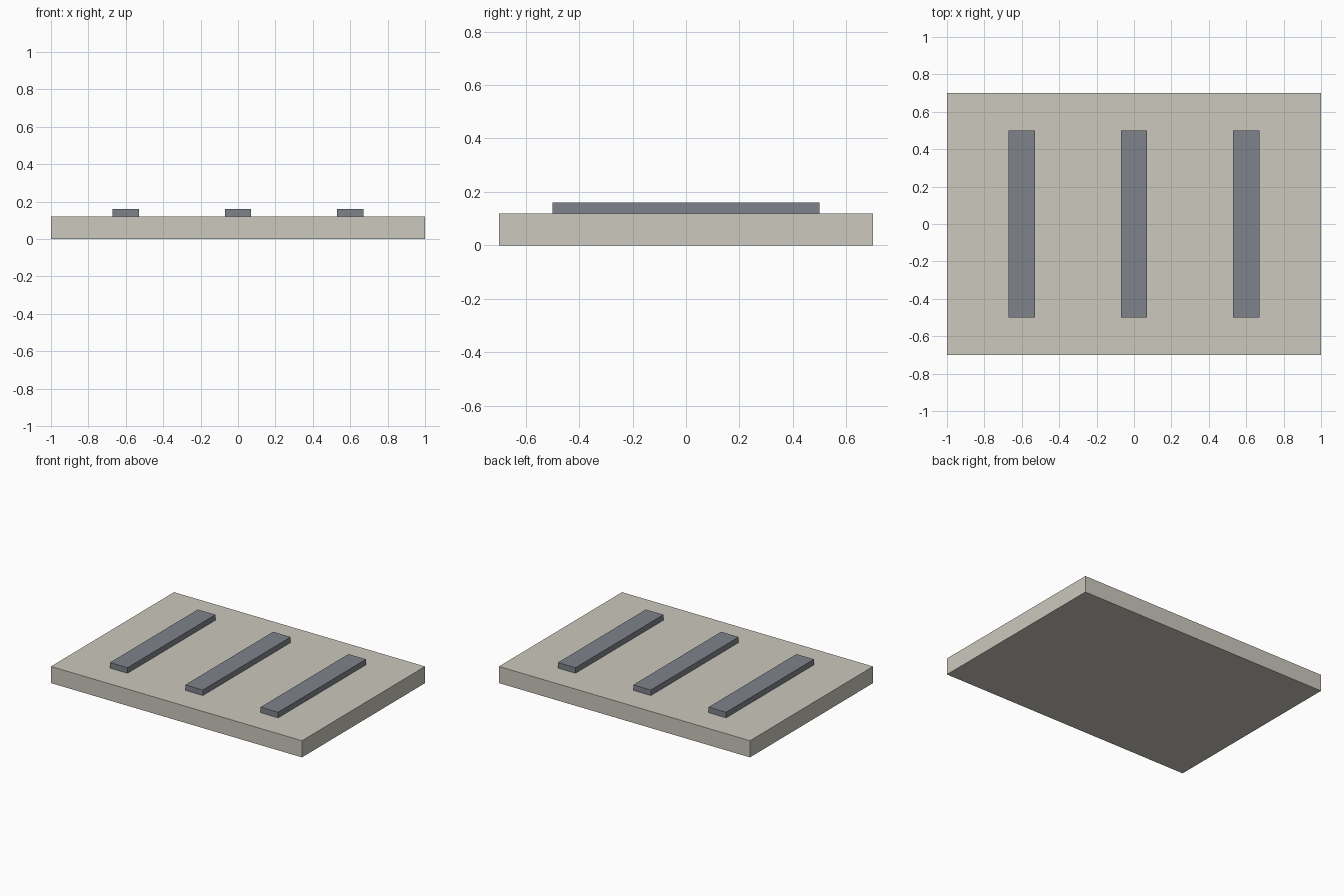
import bpy

if "Cube" in bpy.data.objects:
    bpy.data.objects.remove(bpy.data.objects["Cube"])


def material(name, rgb):
    mat = bpy.data.materials.new(name)
    mat.diffuse_color = (*rgb, 1.0)
    mat.use_nodes = True
    mat.node_tree.nodes["Principled BSDF"].inputs["Base Color"].default_value = mat.diffuse_color
    return mat


def box(name, size, centre, mat):
    bpy.ops.mesh.primitive_cube_add(size=1, location=centre)
    ob = bpy.context.object
    ob.name = name
    ob.scale = size
    bpy.ops.object.transform_apply(location=False, rotation=False, scale=True)
    ob.data.materials.append(mat)
    return ob


stone = material("warm_grey", (0.60, 0.58, 0.51))
dark = material("slate_grey", (0.21, 0.23, 0.26))

# Base slab
box("base_slab", (2.0, 1.4, 0.12), (0, 0, 0.06), stone)

# Three raised strips resting on the slab
for i, x in enumerate((-0.6, 0.0, 0.6), 1):
    box(f"strip_{i}", (0.14, 1.0, 0.04), (x, 0, 0.14), dark)
